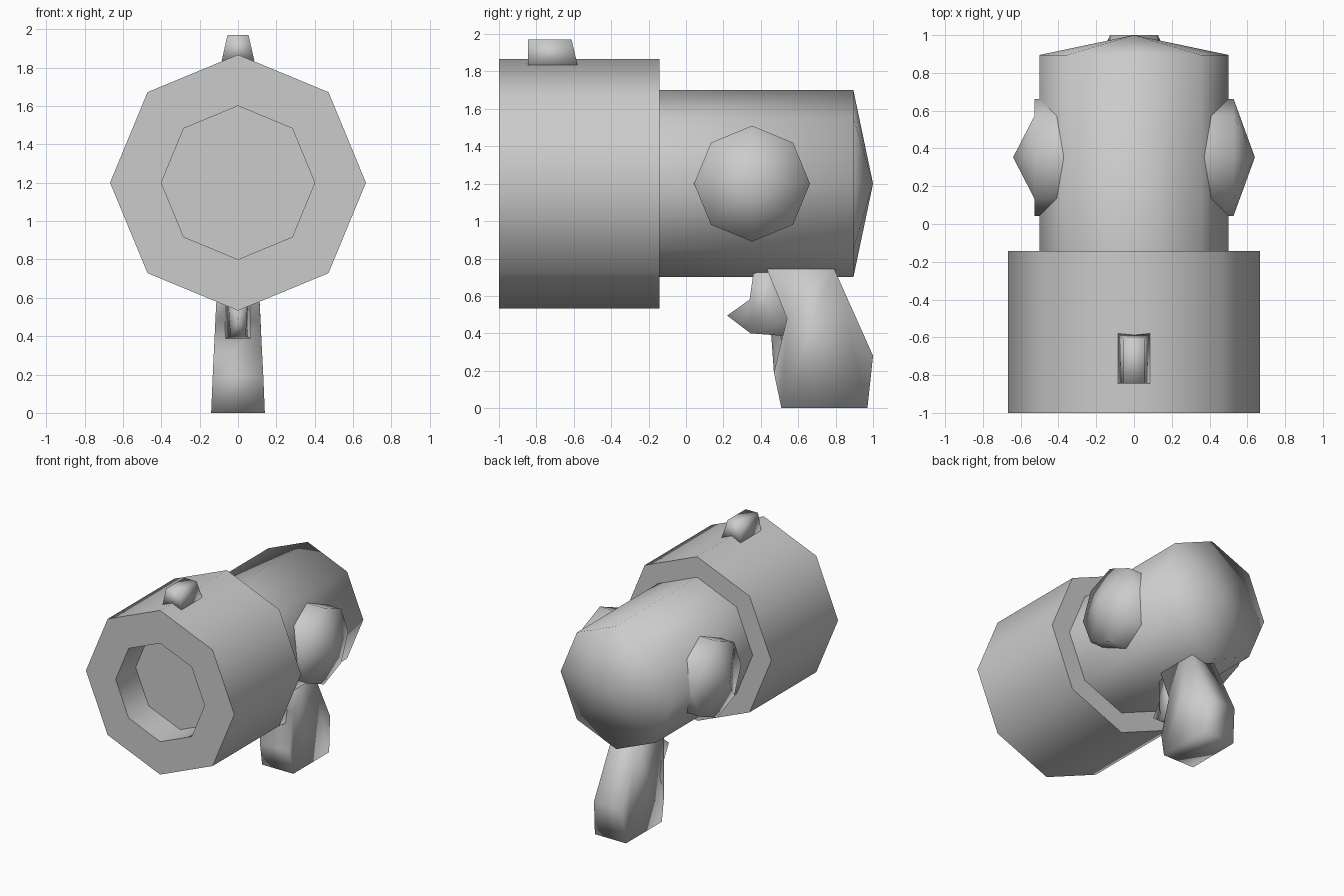
import bpy, bmesh, math

if "Cube" in bpy.data.objects:
    bpy.data.objects.remove(bpy.data.objects["Cube"])

grey = bpy.data.materials.new("grey")
grey.diffuse_color = (0.6, 0.6, 0.6, 1)
grey.use_nodes = True
grey.node_tree.nodes["Principled BSDF"].inputs["Base Color"].default_value = grey.diffuse_color
AXIS_Z = 1.2  # height of the barrel axis


def finish(name, bm, smooth=True):
    bmesh.ops.remove_doubles(bm, verts=bm.verts[:], dist=1e-5)
    bmesh.ops.recalc_face_normals(bm, faces=bm.faces[:])
    me = bpy.data.meshes.new(name)
    bm.to_mesh(me)
    bm.free()
    me.materials.append(grey)
    for p in me.polygons:
        p.use_smooth = smooth
    ob = bpy.data.objects.new(name, me)
    bpy.context.collection.objects.link(ob)
    return ob


def octagon(bm, r, place):
    """Ring of eight vertices with one vertex straight up."""
    return [bm.verts.new(place(r * math.cos(math.tau * i / 8),
                               r * math.sin(math.tau * i / 8))) for i in range(8)]


def bridge(bm, a, b):
    for i in range(8):
        j = (i + 1) % 8
        bm.faces.new((a[i], a[j], b[j], b[i]))


def along_y(y):
    return lambda u, v: (u, y, AXIS_Z + v)


# Wide barrel with a shallow bore
bm = bmesh.new()
rings = [octagon(bm, r, along_y(y)) for r, y in
         [(0.667, -0.143), (0.667, -1), (0.4, -1), (0.4, -0.743)]]
for a, b in zip(rings, rings[1:]):
    bridge(bm, a, b)
bm.faces.new(rings[0])
bm.faces.new(rings[-1])
barrel = finish("barrel", bm)
bpy.context.view_layer.objects.active = barrel
barrel.select_set(True)
bpy.ops.object.shade_smooth_by_angle(angle=math.radians(50))

# Rear body with a pointed back
bm = bmesh.new()
front, back = (octagon(bm, 0.5, along_y(y)) for y in (-0.143, 0.895))
bridge(bm, front, back)
tip = bm.verts.new((0, 1, AXIS_Z))
for i in range(8):
    bm.faces.new((back[i], back[(i + 1) % 8], tip))
finish("rear_body", bm)

# Pointed side knobs; the left one has flat front and back corners
for side, name in ((1, "right_knob"), (-1, "left_knob")):
    bm = bmesh.new()
    inner, rim = (octagon(bm, 0.31, lambda u, v, x=x: (side * x, 0.353 + u, AXIS_Z + v))
                  for x in (0.3, 0.527))
    bridge(bm, inner, rim)
    tip = bm.verts.new((side * 0.64, 0.353, AXIS_Z))
    loop = rim
    if side < 0:
        for i in (0, 4):
            bm.faces.new((rim[i - 1], rim[i], rim[i + 1]))
        loop = [v for i, v in enumerate(rim) if i not in (0, 4)]
    for i in range(len(loop)):
        bm.faces.new((loop[i], loop[(i + 1) % len(loop)], tip))
    finish(name, bm)


def slab(name, outline):
    """Closed side profile of (y, z, half width) points, mirrored in x."""
    bm = bmesh.new()
    left, right = ([bm.verts.new((s * w, y, z)) for y, z, w in outline] for s in (-1, 1))
    n = len(outline)
    for i in range(n):
        j = (i + 1) % n
        bm.faces.new((left[i], left[j], right[j], right[i]))
    caps = [bm.faces.new(left), bm.faces.new(right)]
    bmesh.ops.triangulate(bm, faces=caps)
    return finish(name, bm)


# Bent grip
slab("grip", [(0.43, 0.75, 0.105), (0.79, 0.75, 0.105), (1.0, 0.28, 0.127),
              (0.97, 0.0, 0.14), (0.51, 0.0, 0.14), (0.47, 0.19, 0.132),
              (0.54, 0.48, 0.117)])

# Pointed trigger
slab("trigger", [(0.22, 0.495, 0.0), (0.34, 0.58, 0.035), (0.36, 0.72, 0.06),
                 (0.50, 0.75, 0.068), (0.58, 0.48, 0.068), (0.54, 0.385, 0.068),
                 (0.345, 0.40, 0.04)])

# Tapered sight on top
slab("sight", [(-0.845, 1.835, 0.085), (-0.58, 1.835, 0.085),
               (-0.612, 1.97, 0.055), (-0.845, 1.97, 0.055)])
